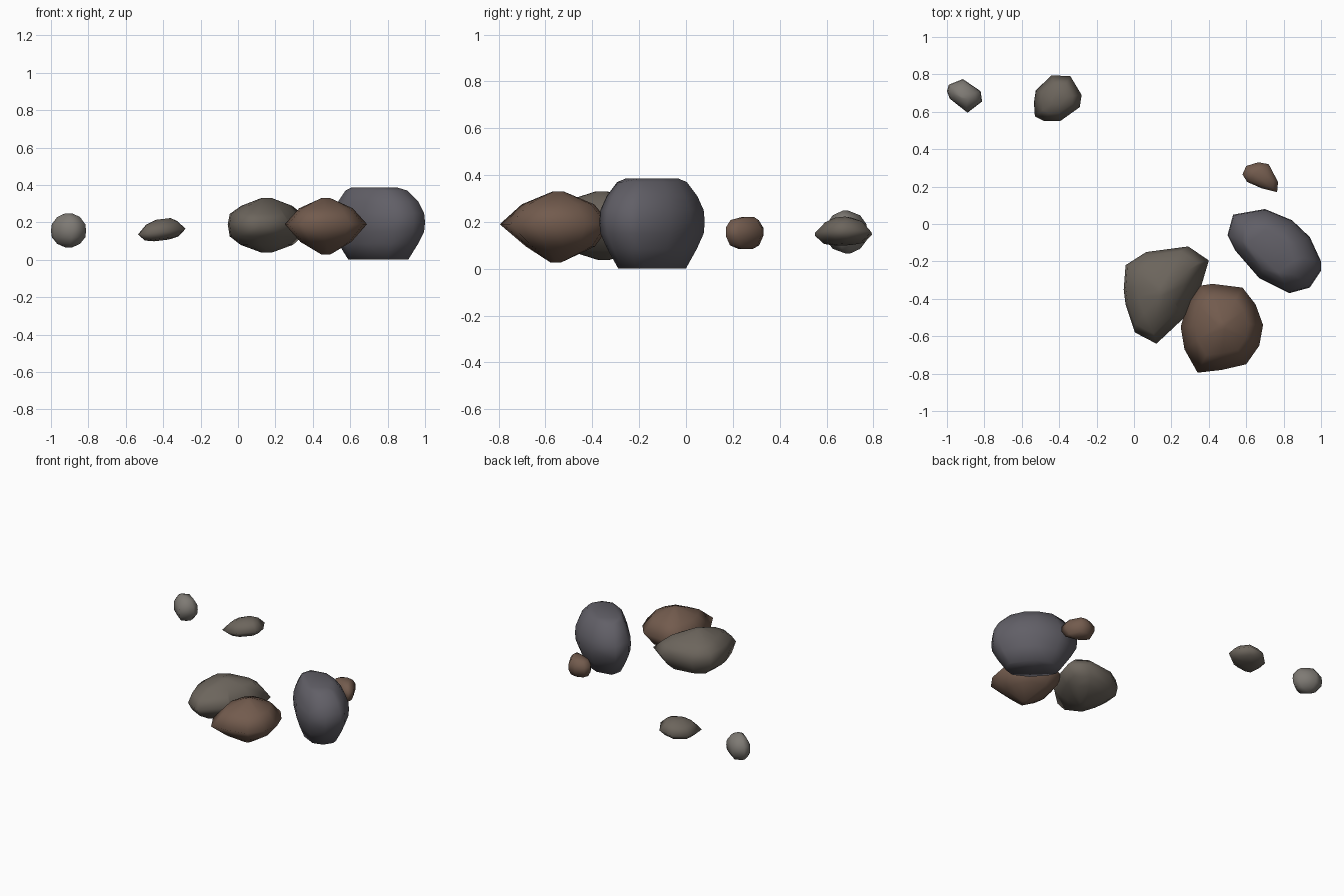
import bpy, bmesh


def material(name, rgb):
    m = bpy.data.materials.new(name)
    m.diffuse_color = (*rgb, 1)
    return m


SLATE = material("slate", (0.12, 0.115, 0.135))
BROWN = material("brown_stone", (0.17, 0.105, 0.075))
TAUPE = material("taupe_stone", (0.15, 0.13, 0.108))
GREY = material("grey_stone", (0.21, 0.195, 0.175))


def rock(name, mat, centre, outline, rings, tilt=0.0):
    """Convex rock: plan outline repeated as rings of (scale, z, dx, dy)."""
    bm = bmesh.new()
    cx, cy = centre
    for s, z, dx, dy in rings:
        pts = outline if s > 0.5 else outline[::2]
        for x, y in pts:
            ox, oy = (x - cx) * s, (y - cy) * s
            bm.verts.new((cx + ox + dx, cy + oy + dy, z + tilt * ox))
    hull = bmesh.ops.convex_hull(bm, input=bm.verts[:])
    loose = {v for v in hull["geom_interior"] + hull["geom_unused"]
             if isinstance(v, bmesh.types.BMVert)}
    bmesh.ops.delete(bm, geom=list(loose), context='VERTS')
    bmesh.ops.recalc_face_normals(bm, faces=bm.faces[:])
    for f in bm.faces:
        f.smooth = True
    me = bpy.data.meshes.new(name)
    bm.to_mesh(me)
    bm.free()
    me.materials.append(mat)
    ob = bpy.data.objects.new(name, me)
    bpy.context.collection.objects.link(ob)
    return ob


# Large slate boulder
rock("slate_boulder", SLATE, (0.75, -0.145),
     [(.50, -.06), (.53, .05), (.70, .08), (.845, .02), (.94, -.07), (1.0, -.20),
      (1.0, -.25), (.94, -.34), (.83, -.37), (.67, -.29), (.54, -.14)],
     [(.64, .0, 0, 0), (.85, .085, 0, 0), (.98, .15, 0, 0), (1, .2, 0, 0),
      (.98, .25, 0, 0), (.86, .31, 0, 0), (.66, .37, -.01, 0), (.5, .385, -.02, 0)])

# Brown double-cone boulder
rock("brown_boulder", BROWN, (0.47, -0.555),
     [(.25, -.55), (.29, -.40), (.35, -.33), (.42, -.32), (.58, -.34), (.65, -.43),
      (.69, -.54), (.67, -.65), (.60, -.75), (.47, -.78), (.34, -.795), (.27, -.67)],
     [(.1, .027, 0, 0), (.62, .095, 0, .02), (1, .19, 0, 0),
      (.65, .275, 0, .01), (.1, .33, 0, .01)])

# Taupe wedge boulder
rock("taupe_boulder", TAUPE, (0.15, -0.35),
     [(-.055, -.35), (-.045, -.22), (.065, -.15), (.29, -.12), (.40, -.195),
      (.36, -.33), (.28, -.49), (.12, -.64), (.005, -.58), (-.045, -.43)],
     [(.12, .038, 0, 0), (.62, .08, -.01, .02), (.85, .125, -.02, .01), (1, .19, 0, 0),
      (.85, .245, -.02, .01), (.6, .288, -.01, .01), (.12, .33, 0, -.01)])

# Small brown stone
rock("brown_pebble", BROWN, (0.68, 0.25),
     [(.58, .265), (.60, .31), (.665, .33), (.72, .32), (.77, .225), (.765, .17),
      (.685, .19), (.605, .225)],
     [(.45, .085, 0, 0), (.78, .1, 0, 0), (1, .14, 0, 0), (1, .175, 0, 0),
      (.75, .208, 0, 0), (.4, .22, 0, .01)])

# Flat taupe stone
rock("flat_pebble", TAUPE, (-0.41, 0.675),
     [(-.535, .65), (-.525, .715), (-.44, .795), (-.34, .79), (-.28, .69),
      (-.29, .625), (-.395, .55), (-.48, .55), (-.53, .575)],
     [(.3, .103, 0, 0), (.7, .113, 0, 0), (1, .15, 0, 0),
      (.65, .197, 0, 0), (.3, .218, .01, 0)], tilt=0.12)

# Round grey stone
rock("round_pebble", GREY, (-0.905, 0.685),
     [(-1, .71), (-.99, .745), (-.915, .775), (-.82, .71), (-.812, .655),
      (-.89, .595), (-.985, .67)],
     [(.2, .066, 0, 0), (.65, .085, 0, 0), (.95, .12, 0, 0), (1, .155, 0, 0),
      (.95, .19, 0, 0), (.65, .228, 0, 0), (.2, .248, 0, -.01)])
